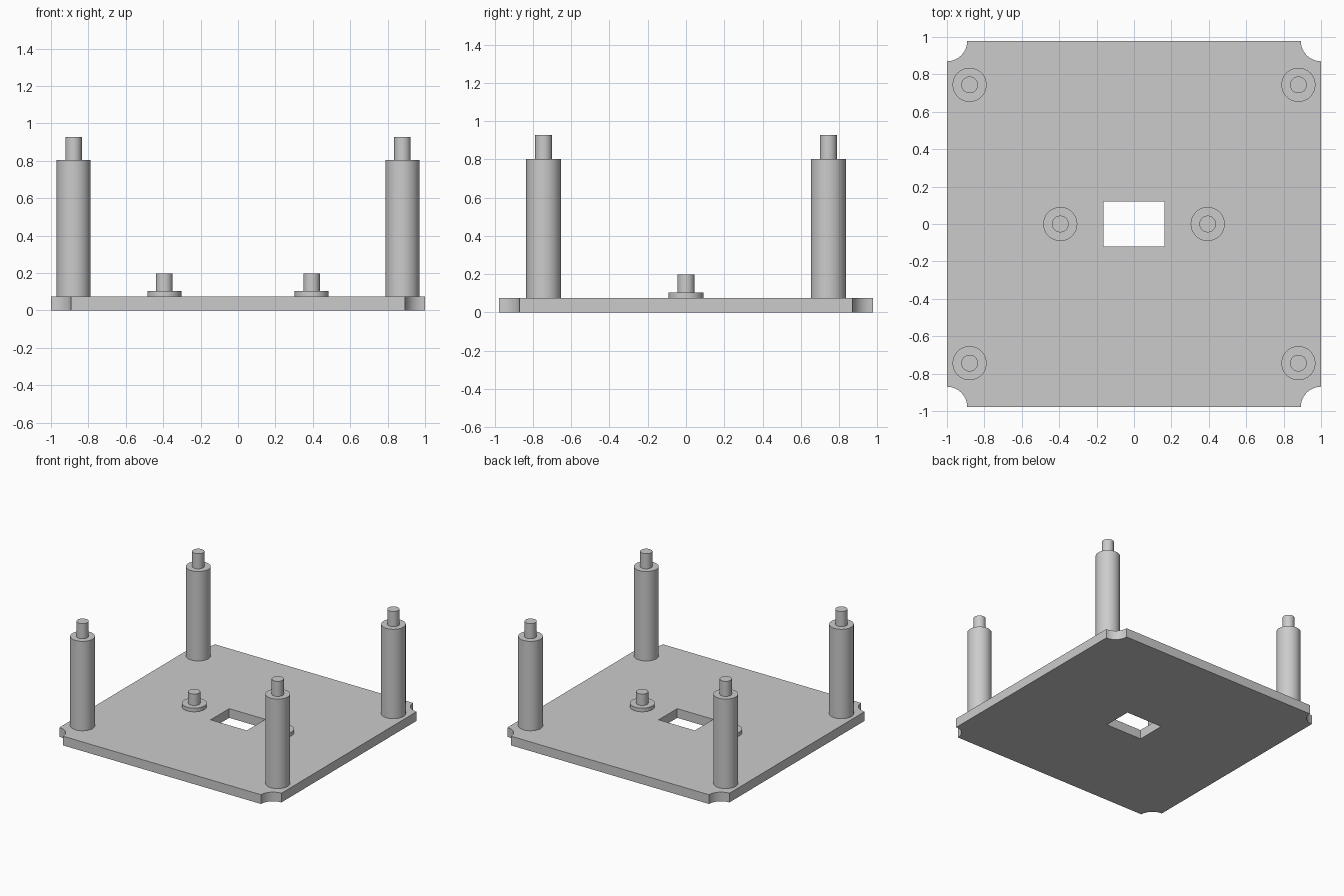
import bpy, bmesh
from math import sin, cos, pi

cube = bpy.data.objects.get("Cube")
if cube:
    bpy.data.objects.remove(cube, do_unlink=True)

# One plain grey for everything
grey = bpy.data.materials.new("plain_grey")
grey.use_nodes = True
color = (0.6, 0.6, 0.6, 1)
grey.diffuse_color = color
grey.node_tree.nodes["Principled BSDF"].inputs["Base Color"].default_value = color

HALF_X, HALF_Y, THICK = 1.0, 0.978, 0.075
NOTCH = 0.108
HOLE_X, HOLE_Y = 0.163, 0.119
EMBED = 0.04


def finish(bm, name, location=(0, 0, 0)):
    bmesh.ops.recalc_face_normals(bm, faces=bm.faces[:])
    mesh = bpy.data.meshes.new(name)
    bm.to_mesh(mesh)
    bm.free()
    mesh.materials.append(grey)
    obj = bpy.data.objects.new(name, mesh)
    obj.location = location
    bpy.context.collection.objects.link(obj)
    bpy.ops.object.select_all(action='DESELECT')
    obj.select_set(True)
    bpy.context.view_layer.objects.active = obj
    bpy.ops.object.shade_smooth_by_angle(angle=pi / 6)
    return obj


def add_loop(bm, points):
    verts = [bm.verts.new((x, y, 0)) for x, y in points]
    return [bm.edges.new((a, b)) for a, b in zip(verts, verts[1:] + verts[:1])]


def make_plate():
    # Outline with a concave quarter circle bitten from each corner
    outline, steps = [], 12
    for i, (sx, sy) in enumerate([(1, 1), (-1, 1), (-1, -1), (1, -1)]):
        for s in range(steps + 1):
            a = pi * 1.5 + i * pi / 2 - s / steps * pi / 2
            outline.append((sx * HALF_X + NOTCH * cos(a), sy * HALF_Y + NOTCH * sin(a)))
    hole = [(HOLE_X, HOLE_Y), (-HOLE_X, HOLE_Y), (-HOLE_X, -HOLE_Y), (HOLE_X, -HOLE_Y)]
    bm = bmesh.new()
    edges = add_loop(bm, outline) + add_loop(bm, hole)
    bmesh.ops.triangle_fill(bm, edges=edges, use_beauty=True, normal=(0, 0, 1))
    top = bmesh.ops.extrude_face_region(bm, geom=bm.faces[:], use_keep_orig=True)
    bmesh.ops.translate(bm, vec=(0, 0, THICK),
                        verts=[v for v in top["geom"] if isinstance(v, bmesh.types.BMVert)])
    finish(bm, "base_plate")


def make_post(name, x, y, shoulder, tip, radius=0.091, pin=0.0445, sides=48):
    # Stepped round post: wide body with a thin pin on top
    bm = bmesh.new()
    profile = [(radius, THICK - EMBED), (radius, shoulder), (pin, shoulder), (pin, tip)]
    rings = [[bm.verts.new((r * cos(2 * pi * k / sides), r * sin(2 * pi * k / sides), z))
              for k in range(sides)] for r, z in profile]
    for low, high in zip(rings, rings[1:]):
        for k in range(sides):
            n = (k + 1) % sides
            bm.faces.new((low[k], low[n], high[n], high[k]))
    bm.faces.new(rings[0][::-1])
    bm.faces.new(rings[-1])
    finish(bm, name, (x, y, 0))


make_plate()
for sx, side in ((1, "left"), (-1, "right")):
    # Tall corner standoffs
    for sy, end in ((-1, "front"), (1, "back")):
        make_post(f"{end}_{side}_standoff", sx * 0.879, sy * 0.744, 0.803, 0.926)
    # Low locating bosses beside the opening
    make_post(f"{side}_boss", sx * 0.394, 0, 0.105, 0.198)
